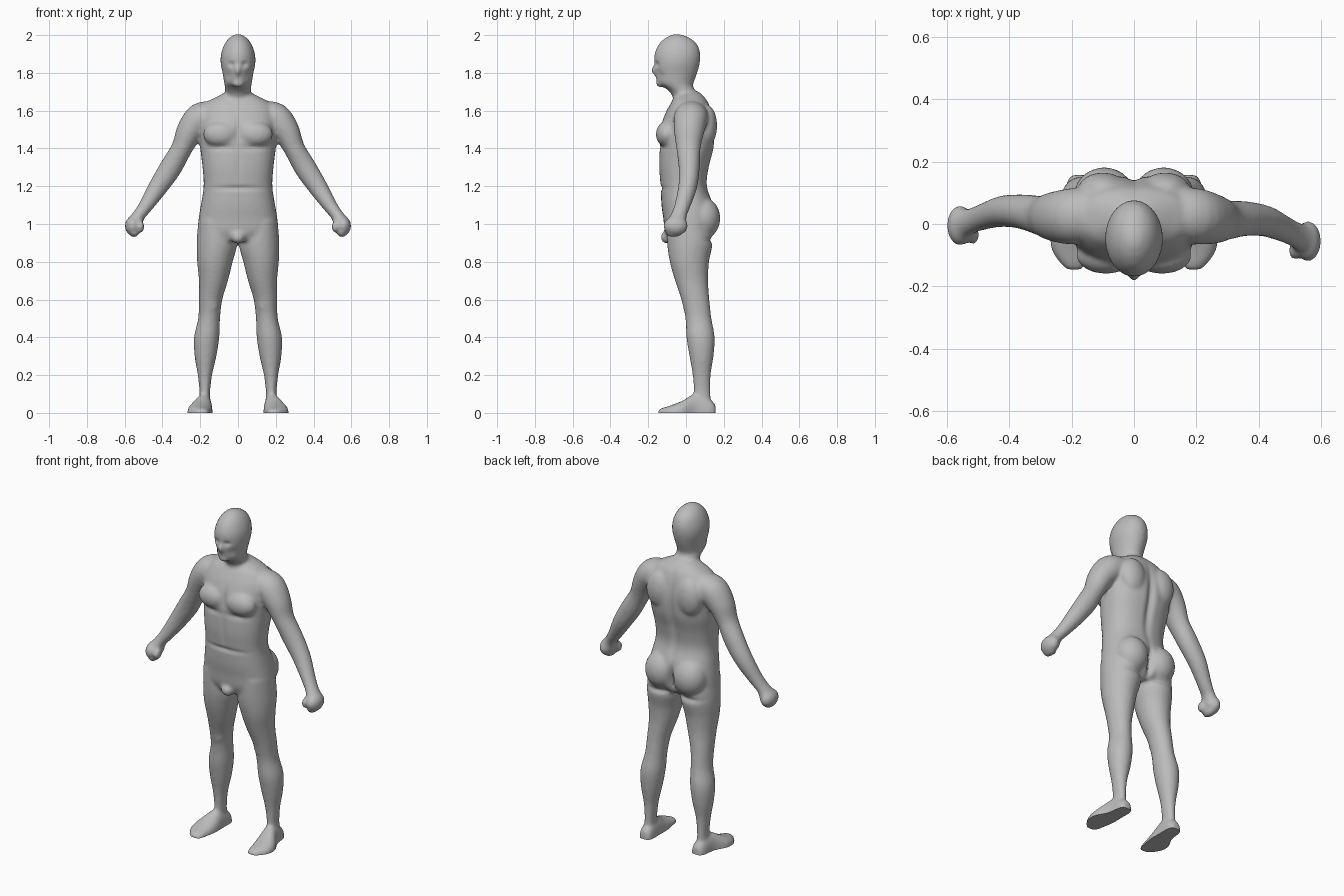
import bpy, bmesh, math
from mathutils import Vector, Matrix

cube = bpy.data.objects.get("Cube")
if cube:
    bpy.data.objects.remove(cube, do_unlink=True)

skin = bpy.data.materials.new("grey_clay")
skin.use_nodes = True
grey = (0.5, 0.5, 0.5, 1)
skin.diffuse_color = grey
skin.node_tree.nodes["Principled BSDF"].inputs["Base Color"].default_value = grey

bm = bmesh.new()


def smooth_rows(rows, steps=4):
    """Catmull-Rom interpolation between control rows."""
    out = []
    for i in range(len(rows) - 1):
        p = [Vector(rows[max(0, min(len(rows) - 1, i + k))]) for k in (-1, 0, 1, 2)]
        for s in range(steps):
            t = s / steps
            out.append(0.5 * (2 * p[1] + (p[2] - p[0]) * t
                       + (2 * p[0] - 5 * p[1] + 4 * p[2] - p[3]) * t * t
                       + (3 * p[1] - p[0] - 3 * p[2] + p[3]) * t ** 3))
    return out + [Vector(rows[-1])]


def loft(rows, side_axis, along=None, power=2.0, sides=32):
    """Skin rows of (x, y, z, radius_u, radius_v); v follows side_axis."""
    rows = smooth_rows(rows)
    rings = []
    for i, r in enumerate(rows):
        a, b = rows[max(i - 1, 0)], rows[min(i + 1, len(rows) - 1)]
        d = Vector(along) if along else Vector(b[:3]) - Vector(a[:3])
        u = Vector(side_axis).cross(d).normalized()
        v = d.cross(u).normalized()
        ring = []
        for k in range(sides):
            t = math.tau * k / sides
            c, s = math.cos(t), math.sin(t)
            cu = math.copysign(abs(c) ** (2 / power), c) * r[3]
            sv = math.copysign(abs(s) ** (2 / power), s) * r[4]
            ring.append(bm.verts.new(Vector(r[:3]) + u * cu + v * sv))
        if rings:
            for k in range(sides):
                j = (k + 1) % sides
                bm.faces.new((rings[-1][k], rings[-1][j], ring[j], ring[k]))
        rings.append(ring)
    bm.faces.new(rings[0][::-1])
    bm.faces.new(rings[-1])


def column(rows, power=2.0):
    """Upright loft from rows of (z, x, half_width, y_front, y_back)."""
    loft([(x, (f + b) / 2, z, w, (b - f) / 2) for z, x, w, f, b in rows],
         (0, 1, 0), (0, 0, 1), power)


def ball(centre, size):
    m = Matrix.Translation(centre) @ Matrix.Diagonal((*size, 1))
    bmesh.ops.create_uvsphere(bm, u_segments=24, v_segments=16, radius=1, matrix=m)


# Torso from crotch to shoulders
column([(.91, 0, .17, -.09, .11), (.96, 0, .21, -.112, .14), (1.03, 0, .208, -.12, .15),
        (1.1, 0, .197, -.13, .145), (1.2, 0, .182, -.135, .112), (1.3, 0, .188, -.143, .122),
        (1.4, 0, .2, -.14, .147), (1.5, 0, .205, -.138, .153), (1.58, 0, .2, -.112, .14),
        (1.64, 0, .17, -.08, .12), (1.67, 0, .12, -.06, .1), (1.7, 0, .06, -.04, .07)], 2.4)

# Neck and head
column([(1.63, 0, .085, -.06, .09), (1.685, 0, .07, -.076, .07), (1.72, 0, .07, -.11, .04),
        (1.745, 0, .073, -.148, .04), (1.8, 0, .082, -.165, .06), (1.85, 0, .092, -.168, .073),
        (1.9, 0, .09, -.167, .076), (1.95, 0, .073, -.145, .06), (1.985, 0, .047, -.11, .02),
        (2.005, 0, .015, -.07, -.03)])
ball((0, -.16, 1.815), (.016, .024, .028))    # nose
ball((0, -.135, 1.745), (.032, .025, .022))   # chin
ball((0, -.095, .93), (.038, .04, .035))      # groin

for s in (-1, 1):
    # Chest, shoulder blade and buttock masses
    ball((s * .09, -.1, 1.475), (.095, .06, .07))
    ball((s * .1, .11, 1.52), (.08, .055, .11))
    ball((s * .095, .09, 1.03), (.098, .092, .11))

    # Leg
    column([(1.02, s * .12, .09, -.1, .12), (.9, s * .112, .107, -.1, .14),
            (.8, s * .122, .094, -.086, .122), (.7, s * .13, .077, -.058, .117),
            (.6, s * .145, .062, -.025, .124), (.5, s * .153, .058, -.003, .135),
            (.4, s * .166, .067, .002, .152), (.3, s * .172, .058, .018, .146),
            (.2, s * .175, .038, .035, .131), (.1, s * .176, .028, .04, .13),
            (.02, s * .178, .034, .03, .14)])
    ball((s * .143, .012, .575), (.04, .03, .045))  # kneecap

    # Foot, running from heel to toe
    loft([(s * .175, .157, 0, .025, .04), (s * .176, .13, 0, .04, .07),
          (s * .182, .05, 0, .046, .1), (s * .2, -.02, 0, .065, .064),
          (s * .205, -.08, 0, .06, .04), (s * .195, -.125, 0, .042, .026),
          (s * .19, -.147, 0, .024, .016)], (0, 0, 1), (0, -1, 0), 2.3)

    # Arm, running from shoulder to wrist
    arm = [(.12, .035, 1.585, .065, .08), (.195, .025, 1.56, .084, .09),
           (.255, .02, 1.49, .072, .08), (.298, .02, 1.4, .056, .064),
           (.355, .028, 1.3, .059, .056), (.42, .025, 1.2, .052, .05),
           (.485, .002, 1.1, .039, .042), (.525, -.015, 1.045, .034, .042),
           (.55, -.025, 1.0, .045, .055)]
    sway = lambda x: -s * .025 * max(0, x - .2) / .35
    loft([(s * x, y + sway(x), z, u, v) for x, y, z, u, v in arm], (0, 1, 0))
    # Fist and thumb
    ball((s * .557, -.03 + sway(.55), .99), (.042, .065, .052))
    ball((s * .55, -.04 + sway(.55), .955), (.026, .045, .026))
    ball((s * .515, -.06 + sway(.55), .985), (.02, .03, .032))

bmesh.ops.recalc_face_normals(bm, faces=bm.faces)
mesh = bpy.data.meshes.new("body")
bm.to_mesh(mesh)
bm.free()
body = bpy.data.objects.new("body", mesh)
bpy.context.collection.objects.link(body)

# Fuse the parts into one soft skin
remesh = body.modifiers.new("fuse", 'REMESH')
remesh.mode = 'VOXEL'
remesh.voxel_size = .009
soften = body.modifiers.new("soften", 'SMOOTH')
soften.factor = .5
soften.iterations = 10
graph = bpy.context.evaluated_depsgraph_get()
body_mesh = bpy.data.meshes.new_from_object(body.evaluated_get(graph))
body.modifiers.clear()
body.data = body_mesh

# Muscle grooves: centre, spread, push along y; mirrored when off-centre
grooves = [((0, .15, 1.38), (.022, .08, .2), -.018),    # spine
           ((0, .16, 1.0), (.016, .09, .07), -.035),    # buttock cleft
           ((0, -.14, 1.49), (.016, .06, .06), .01),    # breastbone
           ((0, -.14, 1.3), (.014, .06, .08), .005),    # belly midline
           ((0, -.13, 1.19), (.12, .06, .012), .009),   # waist crease
           ((.09, -.14, 1.405), (.07, .06, .016), .008),  # below chest
           ((.034, -.16, 1.845), (.017, .05, .013), .012),  # eye socket
           ((.05, -.13, 1.79), (.02, .06, .025), .008),   # cheek
           ((.1, .12, .915), (.07, .06, .014), -.012)]    # below buttock
bm = bmesh.new()
bm.from_mesh(body_mesh)
for v in bm.verts:
    for c, spread, push in grooves:
        x = abs(v.co.x) if c[0] else v.co.x
        q = sum(((p - o) / w) ** 2 for p, o, w in zip((x, v.co.y, v.co.z), c, spread))
        v.co.y += push * math.exp(-q)

# Flat soles
cut = bmesh.ops.bisect_plane(bm, geom=bm.verts[:] + bm.edges[:] + bm.faces[:],
                             plane_co=(0, 0, 0), plane_no=(0, 0, 1), clear_inner=True)
rim = [e for e in bm.edges if e.is_boundary]
bmesh.ops.holes_fill(bm, edges=rim, sides=0)
bmesh.ops.recalc_face_normals(bm, faces=bm.faces)
bm.to_mesh(body_mesh)
bm.free()
body_mesh.materials.clear()
body_mesh.materials.append(skin)

bpy.context.view_layer.objects.active = body
body.select_set(True)
bpy.ops.object.shade_smooth_by_angle(angle=math.radians(50))
